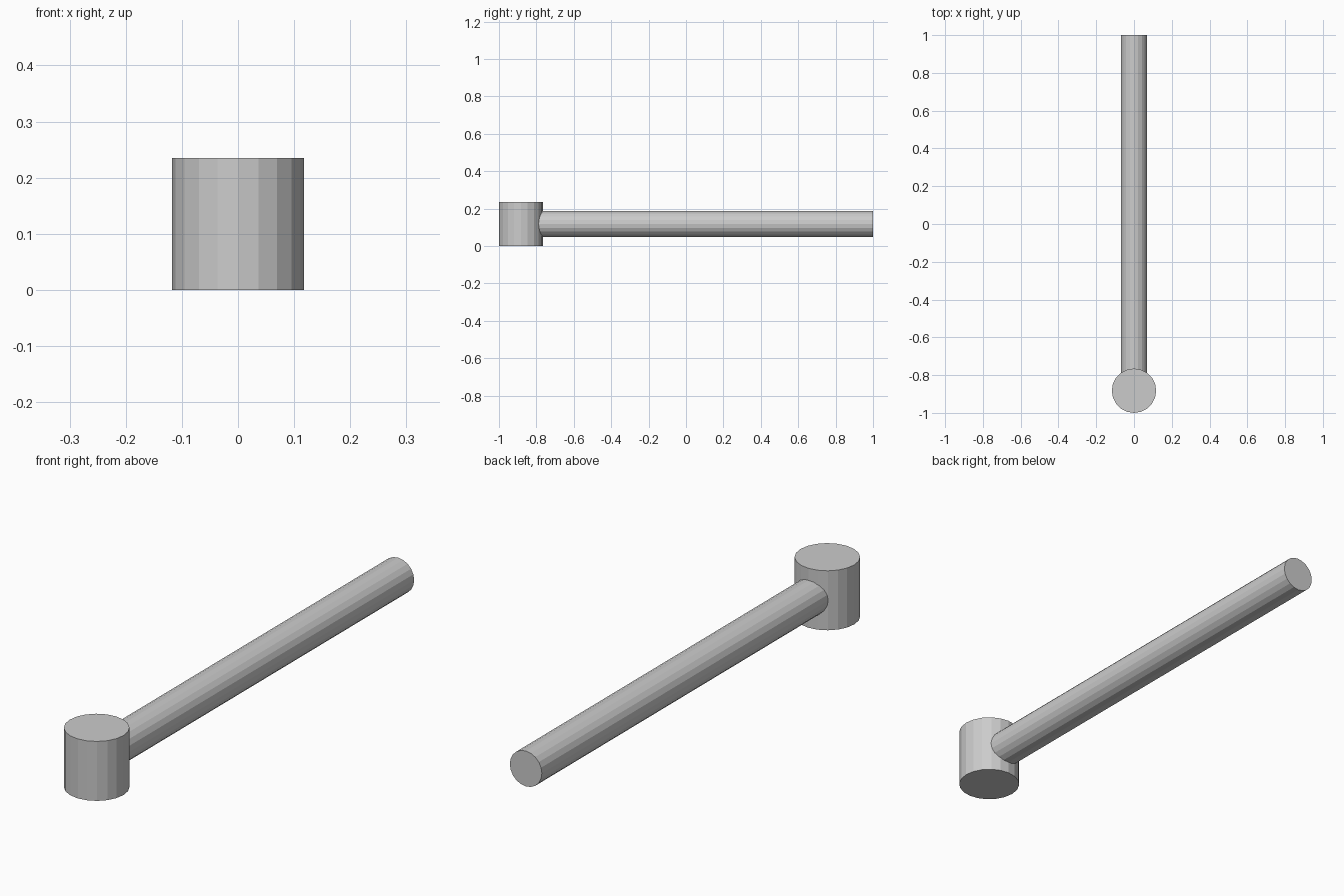
import bpy
import math

if "Cube" in bpy.data.objects:
    bpy.data.objects.remove(bpy.data.objects["Cube"])

HEAD_R = 0.1175
HEAD_Y = -1 + HEAD_R
HANDLE_R = 0.07
SIDES = 20


def cylinder(name, radius, depth, location, rotation=(0, 0, 0)):
    bpy.ops.mesh.primitive_cylinder_add(
        vertices=SIDES, radius=radius, depth=depth,
        location=location, rotation=rotation)
    obj = bpy.context.object
    obj.name = name
    return obj


# Upright mallet head
cylinder("head", HEAD_R, 2 * HEAD_R, (0, HEAD_Y, HEAD_R))

# Handle, running from the middle of the head to the back
length = 1 - HEAD_Y
cylinder("handle", HANDLE_R, length, (0, HEAD_Y + length / 2, HEAD_R),
         (math.radians(90), 0, 0))
